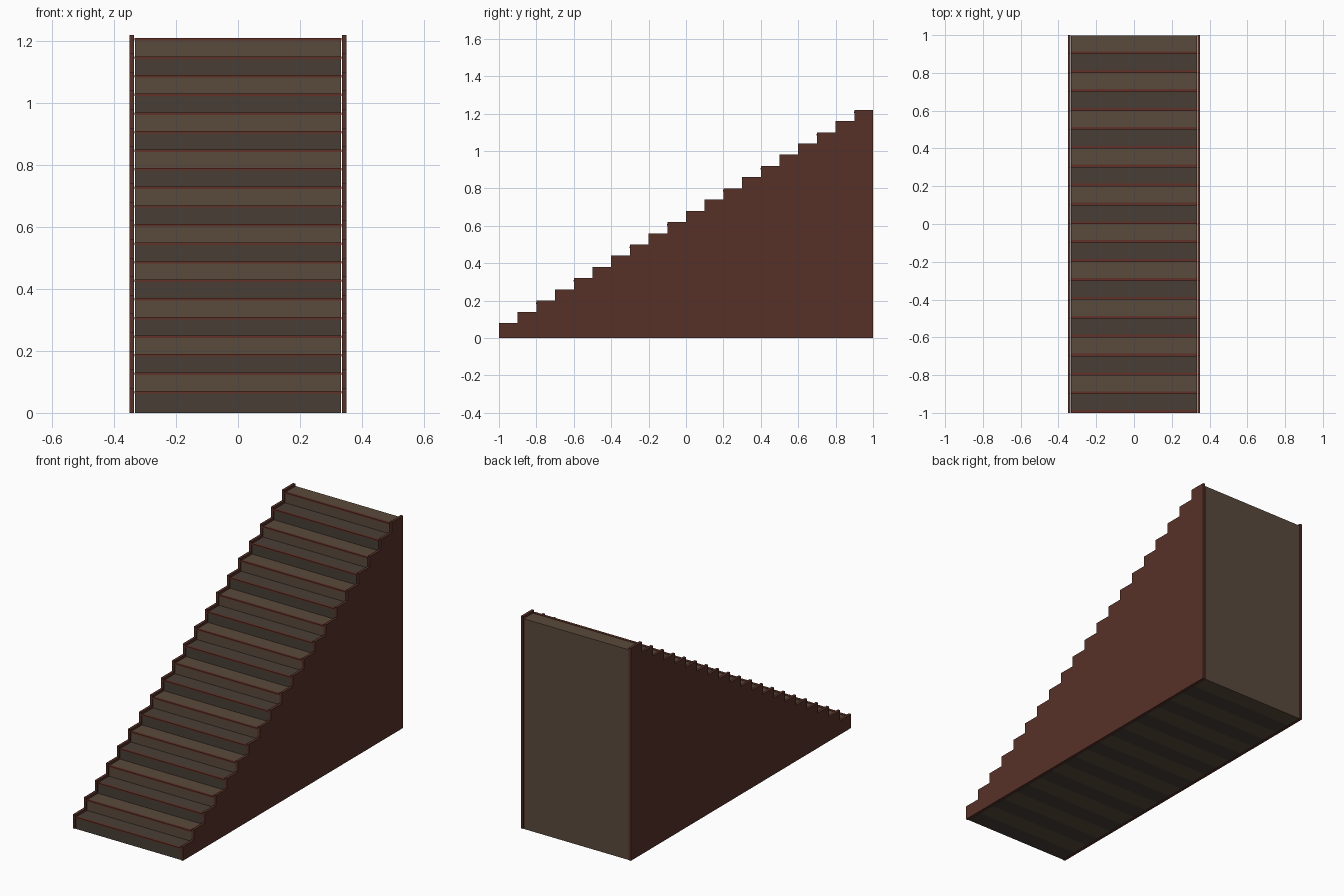
import bpy, bmesh

if "Cube" in bpy.data.objects:
    bpy.data.objects.remove(bpy.data.objects["Cube"])

STEPS, RUN, RISE = 20, 0.1, 0.06
FRONT = -0.997           # riser face of the first step


def material(name, rgb):
    m = bpy.data.materials.new(name)
    m.diffuse_color = (*rgb, 1)
    m.use_nodes = True
    m.node_tree.nodes["Principled BSDF"].inputs["Base Color"].default_value = m.diffuse_color
    return m


dark_wood = material("dark_wood", (0.066, 0.049, 0.036))
light_wood = material("light_wood", (0.102, 0.068, 0.045))
red_wood = material("red_wood", (0.095, 0.031, 0.022))
trim_wood = material("trim_wood", (0.115, 0.031, 0.021))


def extrude_x(name, profile, x0, x1, mat):
    """Extrude a closed (y, z) outline from x0 to x1."""
    bm = bmesh.new()
    face = bm.faces.new([bm.verts.new((x0, y, z)) for y, z in profile])
    out = bmesh.ops.extrude_face_region(bm, geom=[face])
    moved = [g for g in out["geom"] if isinstance(g, bmesh.types.BMVert)]
    bmesh.ops.translate(bm, verts=moved, vec=(x1 - x0, 0, 0))
    bmesh.ops.recalc_face_normals(bm, faces=bm.faces)
    me = bpy.data.meshes.new(name)
    bm.to_mesh(me)
    bm.free()
    me.materials.append(mat)
    ob = bpy.data.objects.new(name, me)
    bpy.context.collection.objects.link(ob)
    return ob


def rect(y0, y1, z0, z1):
    return [(y0, z0), (y1, z0), (y1, z1), (y0, z1)]


# Solid steps reaching the floor, in alternating wood, each with a nosing strip
for i in range(STEPS):
    y = FRONT + i * RUN
    y_end = 0.998 if i == STEPS - 1 else y + RUN
    top = 0.068 + i * RISE
    extrude_x(f"step_{i + 1}", rect(y, y_end, 0, top), -0.3325, 0.3325,
              light_wood if i % 2 else dark_wood)
    extrude_x(f"nosing_{i + 1}", rect(y - 0.004, y + 0.011, top - 0.006, top + 0.002),
              -0.334, 0.334, trim_wood)

# Sawtooth side panels standing slightly proud of the treads
outline = [(1.0, 0), (-1.0, 0)]
for i in range(STEPS):
    z = 0.08 + i * RISE
    outline += [(-1.0 + i * RUN, z), (-1.0 + (i + 1) * RUN, z)]
for side, x0, x1 in (("left", -0.35, -0.335), ("right", 0.335, 0.35)):
    extrude_x(f"side_panel_{side}", outline, x0, x1, red_wood)
